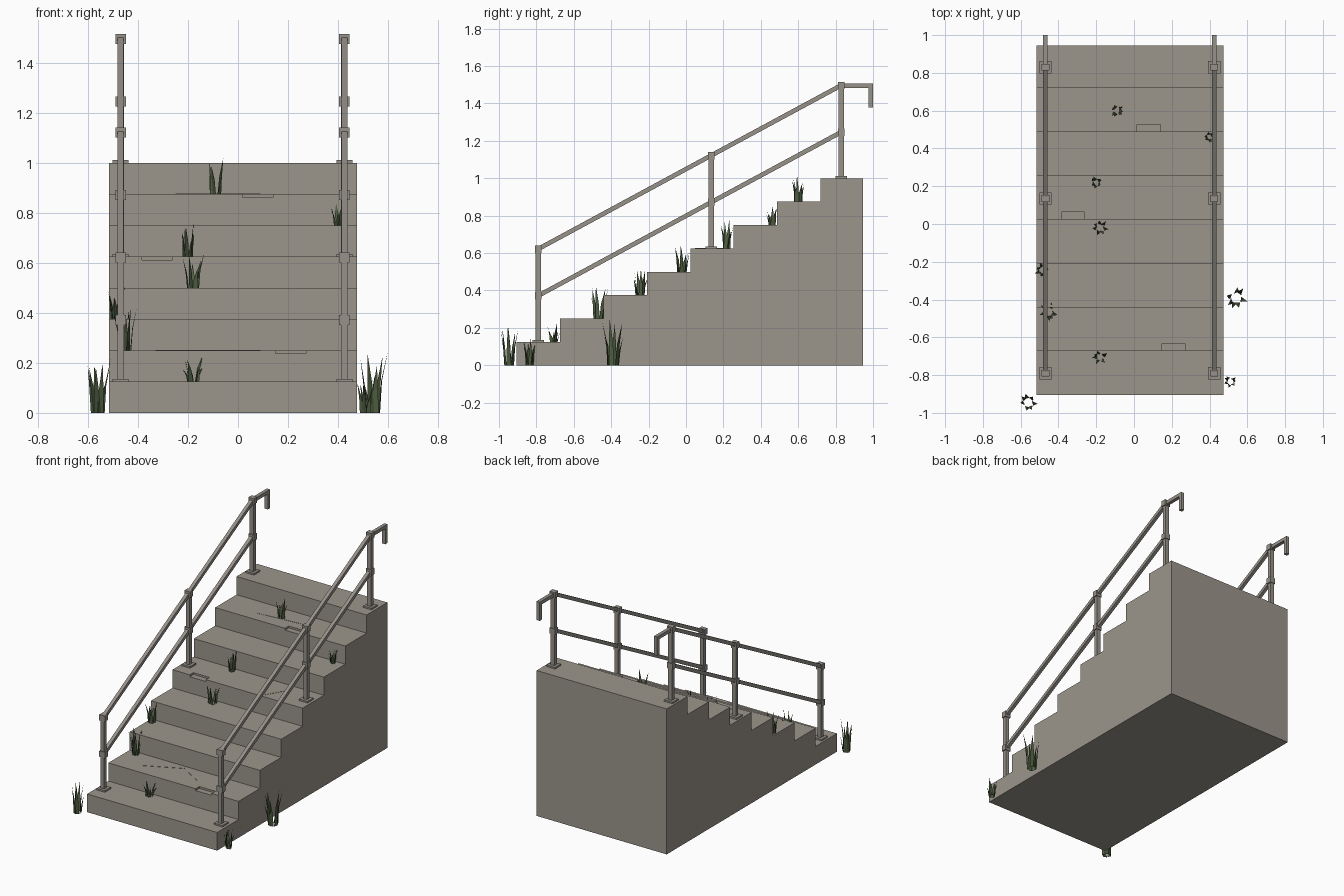
import bpy, bmesh, math, random
from mathutils import Vector, Matrix

random.seed(4)
cube = bpy.data.objects.get("Cube")
if cube:
    bpy.data.objects.remove(cube, do_unlink=True)


def material(name, rgb):
    m = bpy.data.materials.new(name)
    m.use_nodes = True
    m.diffuse_color = (*rgb, 1)
    m.node_tree.nodes["Principled BSDF"].inputs["Base Color"].default_value = (*rgb, 1)
    return m


concrete = material("weathered concrete", (0.33, 0.30, 0.26))
metal = material("dull metal", (0.31, 0.29, 0.255))
greens = [material("grass green", (0.085, 0.12, 0.055)),
          material("dark grass green", (0.05, 0.075, 0.035))]


def finish(name, bm, mats):
    mesh = bpy.data.meshes.new(name)
    bm.to_mesh(mesh)
    bm.free()
    for m in mats:
        mesh.materials.append(m)
    obj = bpy.data.objects.new(name, mesh)
    bpy.context.collection.objects.link(obj)
    return obj


def add_box(bm, center, size, rot=Matrix()):
    mat = Matrix.Translation(center) @ rot @ Matrix.Diagonal((*size, 1))
    bmesh.ops.create_cube(bm, size=1, matrix=mat)


def add_beam(bm, a, b, width, height):
    """Rectangular bar whose long axis runs from a to b."""
    a, b = Vector(a), Vector(b)
    d = b - a
    rot = d.to_track_quat('Y', 'Z').to_matrix().to_4x4()
    add_box(bm, (a + b) / 2, (width, d.length, height), rot)


# Staircase block: stepped side profile, extruded across its width
STEPS, RISE, RUN, FRONT, BACK = 8, 0.125, 0.232, -0.905, 0.945
LEFT, RIGHT = 0.475, -0.515
profile = [(FRONT, 0)]
for i in range(STEPS):
    y = FRONT + i * RUN
    profile.append((y, (i + 1) * RISE))
    profile.append((y + RUN if i < STEPS - 1 else BACK, (i + 1) * RISE))
profile.append((BACK, 0))

bm = bmesh.new()
side = bm.faces.new([bm.verts.new((RIGHT, y, z)) for y, z in profile])
ext = bmesh.ops.extrude_face_region(bm, geom=[side])
bmesh.ops.translate(bm, vec=(LEFT - RIGHT, 0, 0),
                    verts=[v for v in ext["geom"] if isinstance(v, bmesh.types.BMVert)])
bmesh.ops.recalc_face_normals(bm, faces=bm.faces)
stairs = finish("concrete_stairs", bm, [concrete])

# Chipped step edges: (step index, x centre)
bm = bmesh.new()
for step, x in [(1, 0.21), (4, -0.322), (6, 0.078)]:
    add_box(bm, (x, FRONT + step * RUN, (step + 1) * RISE), (0.122, 0.08, 0.026))
cutter = finish("chip_cutter", bm, [concrete])
cutter.hide_render = True
cut = stairs.modifiers.new("chips", 'BOOLEAN')
cut.operation, cut.object, cut.solver = 'DIFFERENCE', cutter, 'EXACT'
bpy.context.view_layer.objects.active = stairs
bpy.ops.object.modifier_apply(modifier=cut.name)
bpy.data.objects.remove(cutter, do_unlink=True)

# Hairline cracks: thin slivers on the treads
bm = bmesh.new()
for z, (ax, ay), (bx, by) in [
        (0.25, (-0.33, -0.59), (-0.08, -0.47)), (0.25, (-0.08, -0.47), (0.09, -0.57)),
        (0.625, (0.17, 0.05), (0.26, 0.2)), (0.875, (-0.25, 0.57), (0.09, 0.6))]:
    add_beam(bm, (ax, ay, z), (bx, by, z), 0.003, 0.003)
finish("tread_cracks", bm, [concrete])

# Handrails: posts given as (y, base height)
POSTS = [(-0.79, 0.125), (0.135, 0.625), (0.83, 1.0)]
TOP, MID = 0.5, 0.25


def handrail(name, x):
    bm = bmesh.new()
    for y, z in POSTS:
        add_box(bm, (x, y, z + 0.005), (0.064, 0.064, 0.012))
        add_box(bm, (x, y, z + TOP / 2), (0.027, 0.027, TOP))
        for h in (MID, TOP):
            add_box(bm, (x, y, z + h - 0.004), (0.042, 0.036, 0.04))
    for h in (MID, TOP):
        for (ya, za), (yb, zb) in zip(POSTS, POSTS[1:]):
            add_beam(bm, (x, ya, za + h - 0.003), (x, yb, zb + h - 0.003), 0.024, 0.024)
    # end return: level bar and drop
    add_box(bm, (x, 0.915, 1.495), (0.024, 0.17, 0.024))
    add_box(bm, (x, 0.988, 1.4395), (0.024, 0.024, 0.123))
    finish(name, bm, [metal])


handrail("right_handrail", -0.469)
handrail("left_handrail", 0.425)


# Grass tufts: flat, tapered, bent blades
def tuft(name, x, y, z, height, spread, blades=7):
    bm = bmesh.new()
    for i in range(blades):
        ang = math.tau * i / blades + random.uniform(-0.4, 0.4)
        out = Vector((math.cos(ang), math.sin(ang), 0))
        turn = ang + math.pi / 2 + random.uniform(-0.6, 0.6)
        across = Vector((math.cos(turn), math.sin(turn), 0))
        h = height * (1 if i == 0 else random.uniform(0.5, 0.95))
        w = 0.007 + 0.03 * height
        base = Vector((x, y, z)) + out * spread * 0.45
        mid = base + out * spread * 0.15 + Vector((0, 0, h * 0.5))
        tip = base + out * spread * random.uniform(0.35, 0.65) + Vector((0, 0, h))
        v = [bm.verts.new(p) for p in (base - across * w, base + across * w,
                                       mid + across * w * 0.7, mid - across * w * 0.7, tip)]
        for f in (bm.faces.new(v[:4]), bm.faces.new((v[3], v[2], v[4]))):
            f.material_index = i % 2
    finish(name, bm, greens)


TUFTS = [(-0.09, 0.6, 0.875, 0.145, 0.035), (0.4, 0.46, 0.75, 0.1, 0.03),
         (-0.2, 0.22, 0.625, 0.15, 0.032), (-0.18, -0.02, 0.5, 0.14, 0.045),
         (-0.485, -0.245, 0.375, 0.14, 0.04), (-0.45, -0.465, 0.25, 0.175, 0.05),
         (-0.18, -0.705, 0.125, 0.1, 0.04), (-0.56, -0.945, 0, 0.215, 0.05),
         (0.54, -0.39, 0, 0.255, 0.06), (0.51, -0.835, 0, 0.14, 0.035)]
for n, t in enumerate(TUFTS, 1):
    tuft(f"grass_tuft_{n}", *t)
